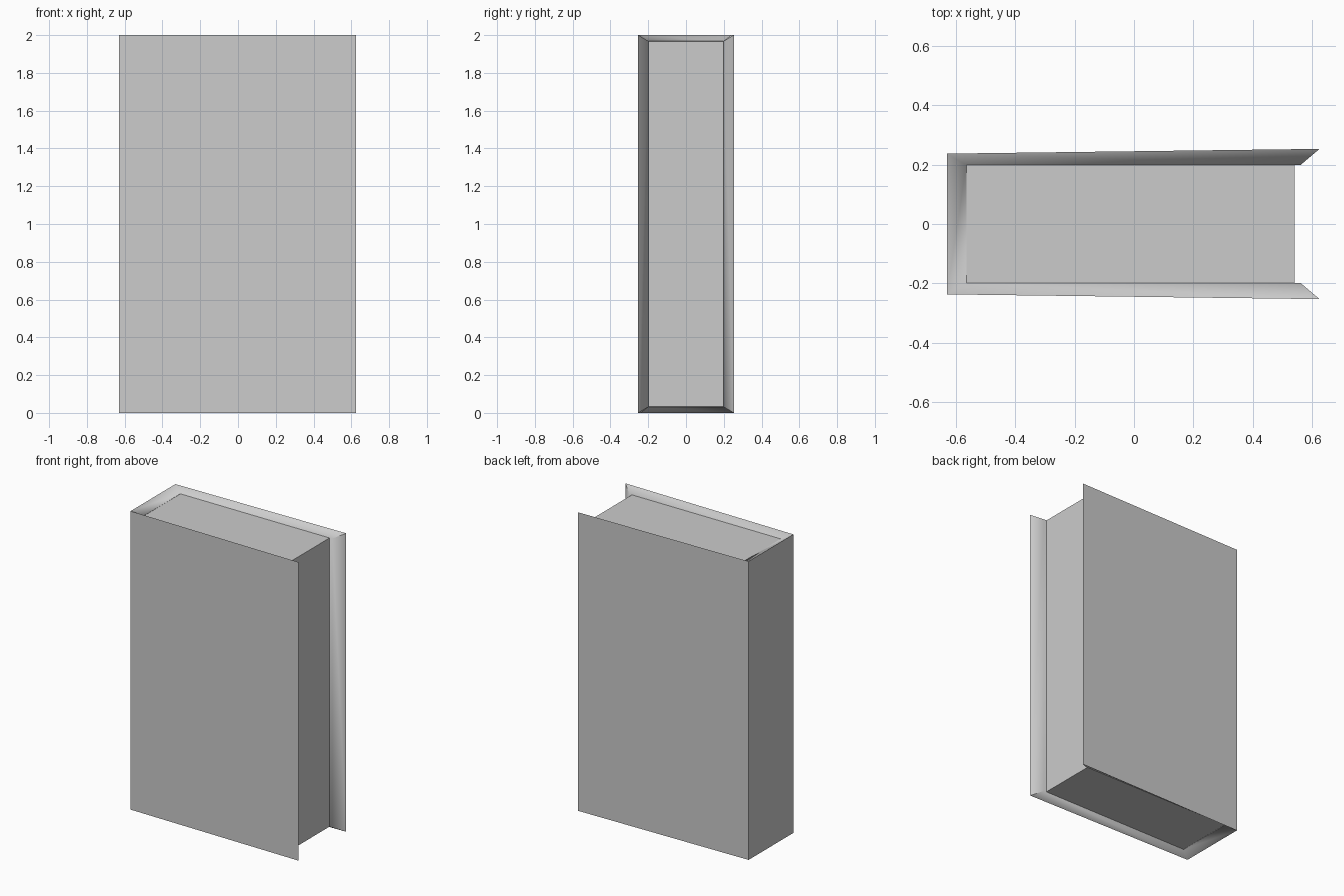
import bpy, bmesh, math

if "Cube" in bpy.data.objects:
    bpy.data.objects.remove(bpy.data.objects["Cube"])

# U-shaped plan profiles of the cover: outer shell and inner lining
OUTER = [(0.625, -0.253), (-0.63, -0.237), (-0.63, 0.237), (0.625, 0.253)]
INNER = [(0.56, -0.198), (-0.565, -0.198), (-0.565, 0.198), (0.56, 0.198)]


def make_object(name, bm):
    bmesh.ops.recalc_face_normals(bm, faces=bm.faces)
    mesh = bpy.data.meshes.new(name)
    bm.to_mesh(mesh)
    bm.free()
    obj = bpy.data.objects.new(name, mesh)
    bpy.context.collection.objects.link(obj)
    return obj


# Cover: boards and spine with a rim sloping in towards the pages
bm = bmesh.new()
loops = [[bm.verts.new((x, y, z)) for x, y in profile]
         for profile, z in ((OUTER, 0), (OUTER, 2), (INNER, 1.968), (INNER, 0.032))]
for k in range(4):
    a, b = loops[k], loops[(k + 1) % 4]
    for i in range(3):
        bm.faces.new((a[i], a[i + 1], b[i + 1], b[i]))
for i in (0, 3):  # bevelled fore edges
    bm.faces.new([loop[i] for loop in loops])
cover = make_object("book_cover", bm)

# Page block
bm = bmesh.new()
bmesh.ops.create_cube(bm, size=1)
bmesh.ops.scale(bm, vec=(1.105, 0.396, 1.934), verts=bm.verts)
bmesh.ops.translate(bm, vec=(-0.0125, 0, 1), verts=bm.verts)
make_object("page_block", bm)

# Smooth the cover rim, keep the corners sharp
bpy.context.view_layer.objects.active = cover
cover.select_set(True)
bpy.ops.object.shade_smooth_by_angle(angle=math.radians(60))
